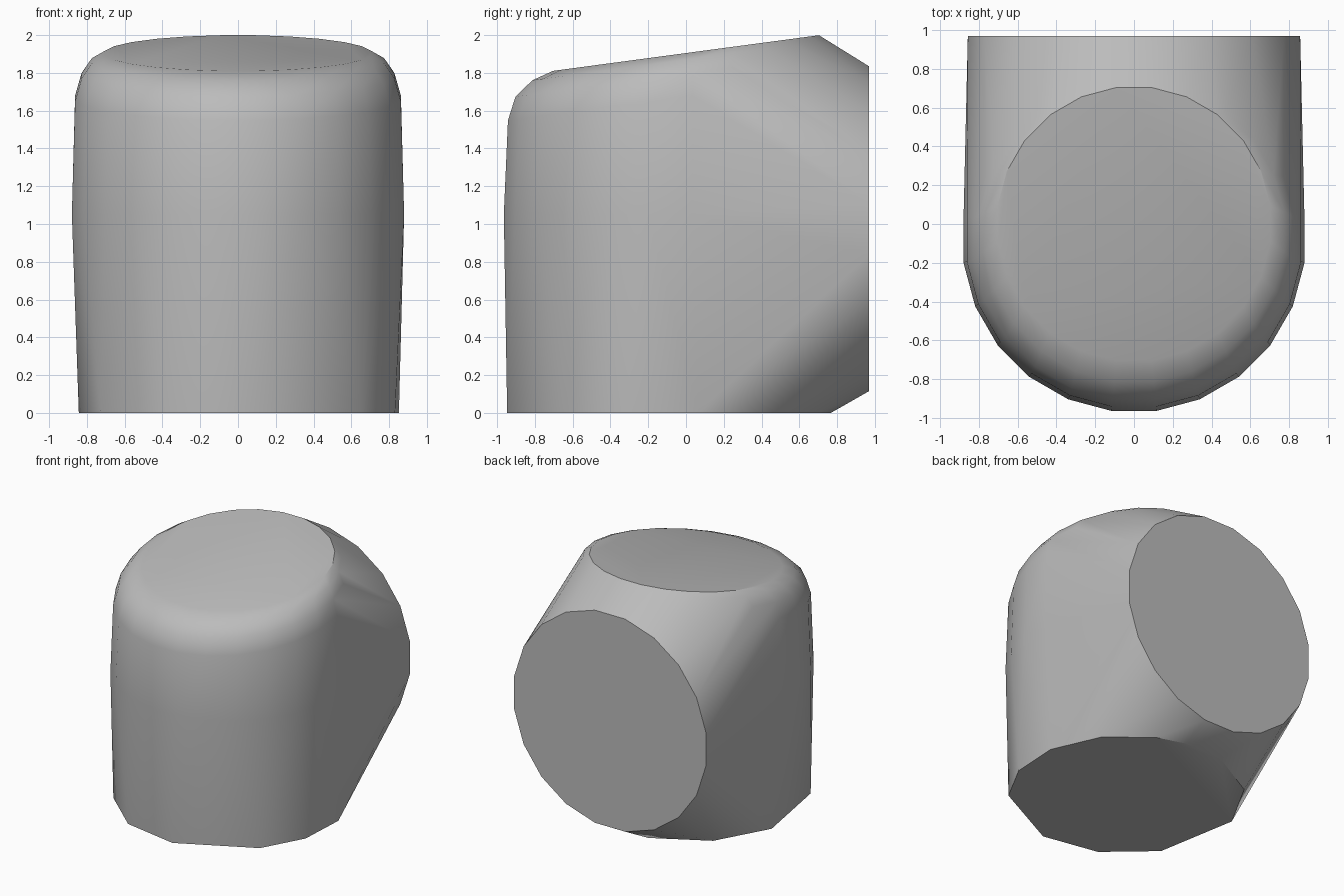
import bpy
import bmesh
from math import cos, sin, radians, pi

cube = bpy.data.objects.get("Cube")
if cube:
    bpy.data.objects.remove(cube, do_unlink=True)

grey = bpy.data.materials.new("plain_grey")
grey.use_nodes = True
colour = (0.5, 0.5, 0.5, 1)
grey.diffuse_color = colour
grey.node_tree.nodes["Principled BSDF"].inputs["Base Color"].default_value = colour

bm = bmesh.new()


def top_height(y):
    """Height of the sloping top plane."""
    return 1.905 + 0.134 * y


def even_angles(count):
    return [2 * pi * (i + 0.5) / count for i in range(count)]


def ring(angles, radius, centre_y, height):
    """Horizontal outline lifted by a height rule."""
    for a in angles:
        y = centre_y + radius * sin(a)
        bm.verts.new((radius * cos(a), y, height(y)))


# Base: uneven twelve-sided foot
foot = [radians(a) for a in (10, 38, 65, 80, 103, 135, 167, 213, 244, 275, 319, 344)]
ring(foot, 0.865, -0.085, lambda y: 0)

# Slightly bulged waist
ring(even_angles(24), 0.887, -0.085, lambda y: 1.05)

# Rounded shoulder following the sloping top
for radius, centre_y, drop in ((0.87, -0.08, 0.23), (0.835, -0.075, 0.11),
                               (0.78, -0.04, 0.035), (0.71, 0, 0)):
    ring(even_angles(24), radius, centre_y, lambda y: top_height(y) - drop)

# Upright round back face
for a in even_angles(20):
    bm.verts.new((0.868 * cos(a), 0.97, 0.975 + 0.87 * sin(a)))

# Skin the outlines into one convex solid
hull = bmesh.ops.convex_hull(bm, input=bm.verts[:])
loose = {v for v in hull["geom_interior"] + hull["geom_unused"]
         if isinstance(v, bmesh.types.BMVert)}
bmesh.ops.delete(bm, geom=list(loose), context="VERTS")
bmesh.ops.dissolve_limit(bm, angle_limit=radians(0.5), verts=bm.verts[:], edges=bm.edges[:])
bmesh.ops.recalc_face_normals(bm, faces=bm.faces[:])

mesh = bpy.data.meshes.new("body")
bm.to_mesh(mesh)
bm.free()
mesh.materials.append(grey)
body = bpy.data.objects.new("body", mesh)
bpy.context.collection.objects.link(body)

# Soft sides with crisp rims
bpy.ops.object.select_all(action="DESELECT")
body.select_set(True)
bpy.context.view_layer.objects.active = body
bpy.ops.object.shade_smooth_by_angle(angle=radians(30))
